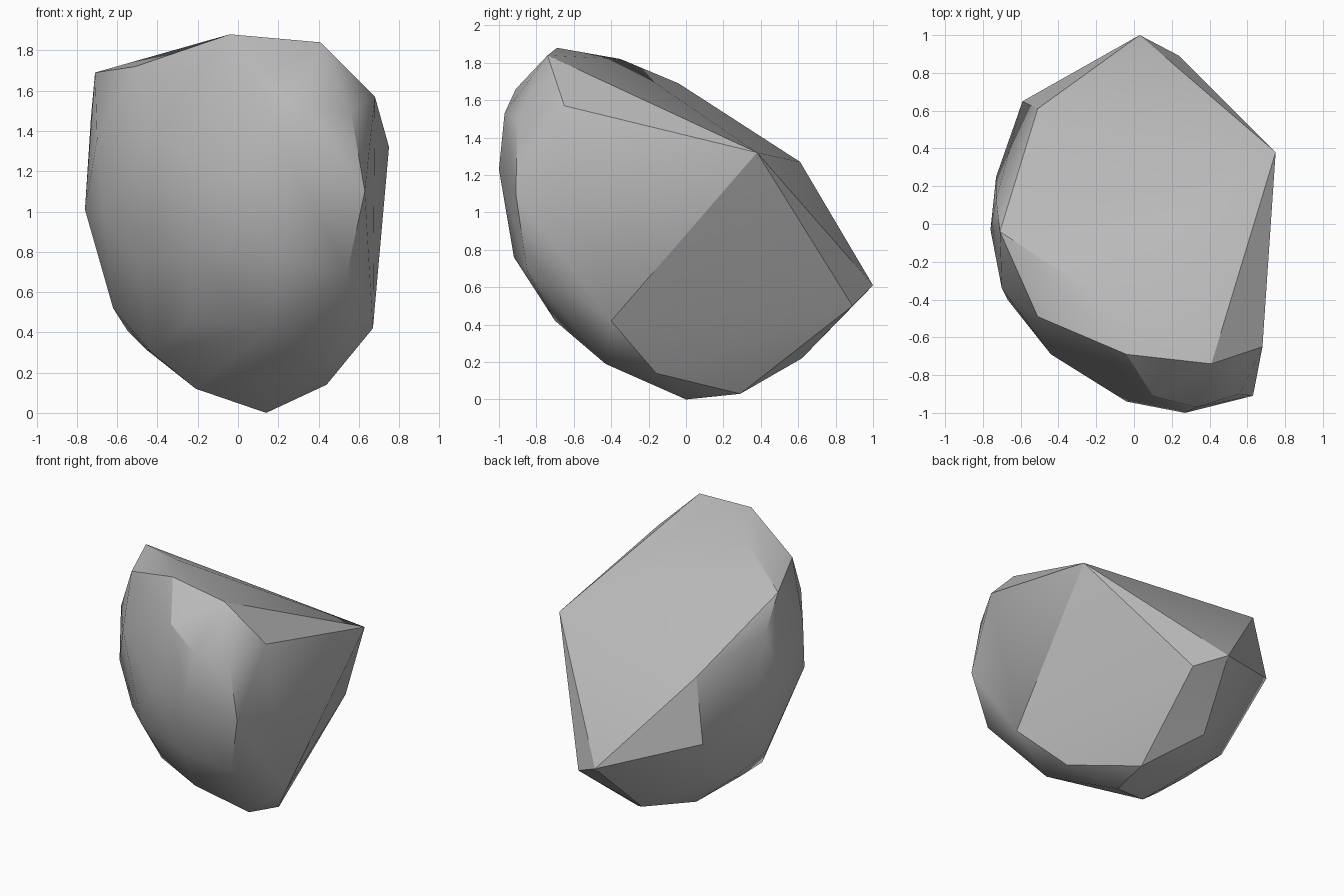
import bpy
import bmesh
import math

default_cube = bpy.data.objects.get("Cube")
if default_cube:
    bpy.data.objects.remove(default_cube, do_unlink=True)


def make_material(name, colour):
    material = bpy.data.materials.new(name)
    material.use_nodes = True
    material.diffuse_color = colour
    shader = material.node_tree.nodes["Principled BSDF"]
    shader.inputs["Base Color"].default_value = colour
    shader.inputs["Roughness"].default_value = .9
    return material


# Corner points of the boulder, grouped by the region they shape
corners = {
    "sloping top": [
        (-.04, -.69, 1.88), (.41, -.74, 1.84), (-.24, -.35, 1.82),
        (-.51, -.49, 1.72), (-.71, -.04, 1.69), (-.51, .61, 1.27),
        (.75, .38, 1.32),
    ],
    "front bulge": [
        (.1, -.91, 1.66), (.33, -.97, 1.53), (.27, -1, 1.23),
        (-.04, -.94, 1.18), (.22, -.92, .76), (-.24, -.77, .8),
        (.15, -.7, .42), (-.24, -.52, .46), (-.44, -.69, 1.39),
    ],
    "left flank": [
        (.68, -.65, 1.57), (.56, -.9, 1.5), (.63, -.91, 1.1),
        (.54, -.85, .69), (.67, -.4, .42),
    ],
    "right flank": [
        (-.7, -.34, 1.36), (-.67, -.4, 1), (-.5, -.5, .75),
        (-.73, .13, 1.47), (-.76, -.03, 1.01), (-.73, .25, 1),
        (-.62, -.04, .52), (-.55, .24, .41),
    ],
    "back ridge": [
        (.03, 1, .61), (.24, .89, .5), (-.59, .65, .82),
        (-.08, .62, .22),
    ],
    "underside": [
        (.44, -.16, .14), (.39, -.43, .19), (.14, 0, 0),
        (.18, .29, .03), (-.21, -.16, .12), (-.43, -.26, .3),
        (-.45, 0, .31), (-.28, .28, .18),
    ],
}


def build_boulder(name, regions, material):
    """Wrap a convex skin around all corner points."""
    bm = bmesh.new()
    for points in regions.values():
        for point in points:
            bm.verts.new(point)
    bmesh.ops.convex_hull(bm, input=bm.verts[:])
    # Drop any corner that ended up inside the skin
    loose = [v for v in bm.verts if not v.link_faces]
    bmesh.ops.delete(bm, geom=loose, context="VERTS")
    bmesh.ops.recalc_face_normals(bm, faces=bm.faces[:])

    mesh = bpy.data.meshes.new(name)
    bm.to_mesh(mesh)
    bm.free()
    mesh.materials.append(material)
    boulder = bpy.data.objects.new(name, mesh)
    bpy.context.collection.objects.link(boulder)
    return boulder


stone_grey = make_material("stone grey", (.5, .5, .5, 1))
boulder = build_boulder("boulder", corners, stone_grey)

# Soft shading over gentle bends, crisp edges on the sharp ones
bpy.ops.object.select_all(action="DESELECT")
boulder.select_set(True)
bpy.context.view_layer.objects.active = boulder
bpy.ops.object.shade_smooth_by_angle(angle=math.radians(30))
